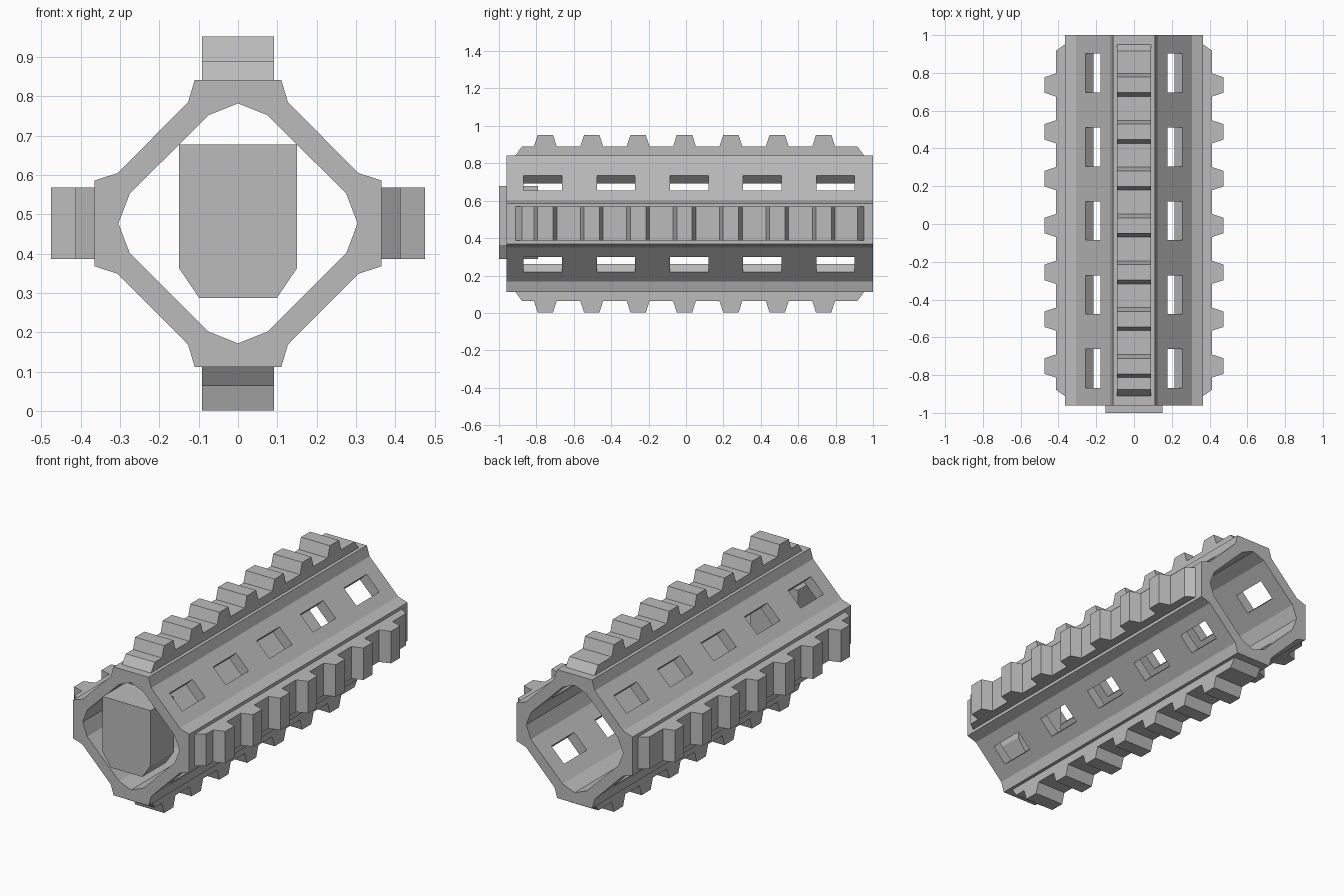
import bpy, bmesh, math
from mathutils import Matrix, Vector

if "Cube" in bpy.data.objects:
    bpy.data.objects.remove(bpy.data.objects["Cube"], do_unlink=True)

MID = 0.477                      # height of the tube axis
FRONT, BACK = -0.96, 1.0

grey = bpy.data.materials.new("plain grey")
grey.use_nodes = True
colour = (0.5, 0.5, 0.5, 1)
grey.diffuse_color = colour
grey.node_tree.nodes["Principled BSDF"].inputs["Base Color"].default_value = colour


def finish(bm, name):
    bmesh.ops.recalc_face_normals(bm, faces=bm.faces[:])
    mesh = bpy.data.meshes.new(name)
    bm.to_mesh(mesh)
    bm.free()
    mesh.materials.append(grey)
    obj = bpy.data.objects.new(name, mesh)
    bpy.context.collection.objects.link(obj)
    return obj


def prism(name, points, offset):
    """Extrude a closed outline of 3D points along an offset."""
    bm = bmesh.new()
    face = bm.faces.new([bm.verts.new(p) for p in points])
    ext = bmesh.ops.extrude_face_region(bm, geom=[face], use_keep_orig=True)
    moved = [g for g in ext["geom"] if isinstance(g, bmesh.types.BMVert)]
    bmesh.ops.translate(bm, verts=moved, vec=offset)
    return finish(bm, name)


def around(quarter):
    """Mirror a quarter outline (top to right) into a full loop."""
    half = quarter + [(x, -z) for x, z in reversed(quarter)]
    loop = half + [(-x, z) for x, z in reversed(half)]
    return [p for i, p in enumerate(loop) if p != loop[i - 1]]


# Tube: outer and inner outlines bridged at both ends
outer = around([(0.11, 0.365), (0.127, 0.308), (0.306, 0.128), (0.365, 0.109)])
inner = around([(0.0, 0.305), (0.075, 0.275), (0.275, 0.076), (0.304, 0.0)])
bm = bmesh.new()
ends = []
for y in (FRONT, BACK):
    rings = []
    for outline in (outer, inner):
        pts = [Vector((x, y, z + MID)) for x, z in outline]
        verts = []
        for p in pts:
            if not any((v.co - p).length < 1e-5 for v in verts):
                verts.append(bm.verts.new(p))
        rings.append([bm.edges.new((v, verts[i - 1])) for i, v in enumerate(verts)])
    bmesh.ops.triangle_fill(bm, use_beauty=True, edges=rings[0] + rings[1],
                            normal=(0, 1, 0))
    ends.append(rings)
for k in (0, 1):
    for a, b in zip(ends[0][k], ends[1][k]):
        (p, q), (r, s) = a.verts, b.verts
        bm.faces.new((p, q, s, r))
tube = finish(bm, "handguard_tube")

# Slots through the four sloping walls
bm = bmesh.new()
for i in range(5):
    for quarter in range(4):
        turn = Matrix.Rotation(math.radians(45 + 90 * quarter), 4, "Y")
        place = (Matrix.Translation((0, -0.765 + 0.391 * i, MID)) @ turn
                 @ Matrix.Translation((0, 0, 0.28))
                 @ Matrix.Diagonal((0.113, 0.205, 0.2, 1)))
        bmesh.ops.create_cube(bm, size=1, matrix=place)
cutter = finish(bm, "slot_cutter")
cutter.hide_render = True
cut = tube.modifiers.new("slots", "BOOLEAN")
cut.operation = "DIFFERENCE"
cut.solver = "EXACT"
cut.object = cutter
bpy.context.view_layer.objects.active = tube
bpy.ops.object.modifier_apply(modifier=cut.name)
bpy.data.objects.remove(cutter, do_unlink=True)

# Toothed rails on the four flats
ROOT, BED, TIP = 0.36, 0.413, 0.475
side = [(-0.915, ROOT), (-0.877, BED)]
for i in range(7):
    c = -0.752 + 0.248 * i
    side += [(c - 0.061, BED), (c - 0.041, TIP), (c + 0.041, TIP), (c + 0.061, BED)]
side += [(0.917, BED), (0.955, ROOT)]
for quarter, name in enumerate(("top", "left", "bottom", "right")):
    rail = prism(name + "_rail", [(-0.091, y, z) for y, z in side], (0.182, 0, 0))
    rail.data.transform(Matrix.Translation((0, 0, MID))
                        @ Matrix.Rotation(math.radians(90 * quarter), 4, "Y"))

# Block held inside the front opening
half = [(0.15, 0.678), (0.15, 0.363), (0.099, 0.288)]
block = half + [(-x, z) for x, z in reversed(half)]
prism("front_block", [(x, -1.0, z) for x, z in block], (0, 0.21, 0))
